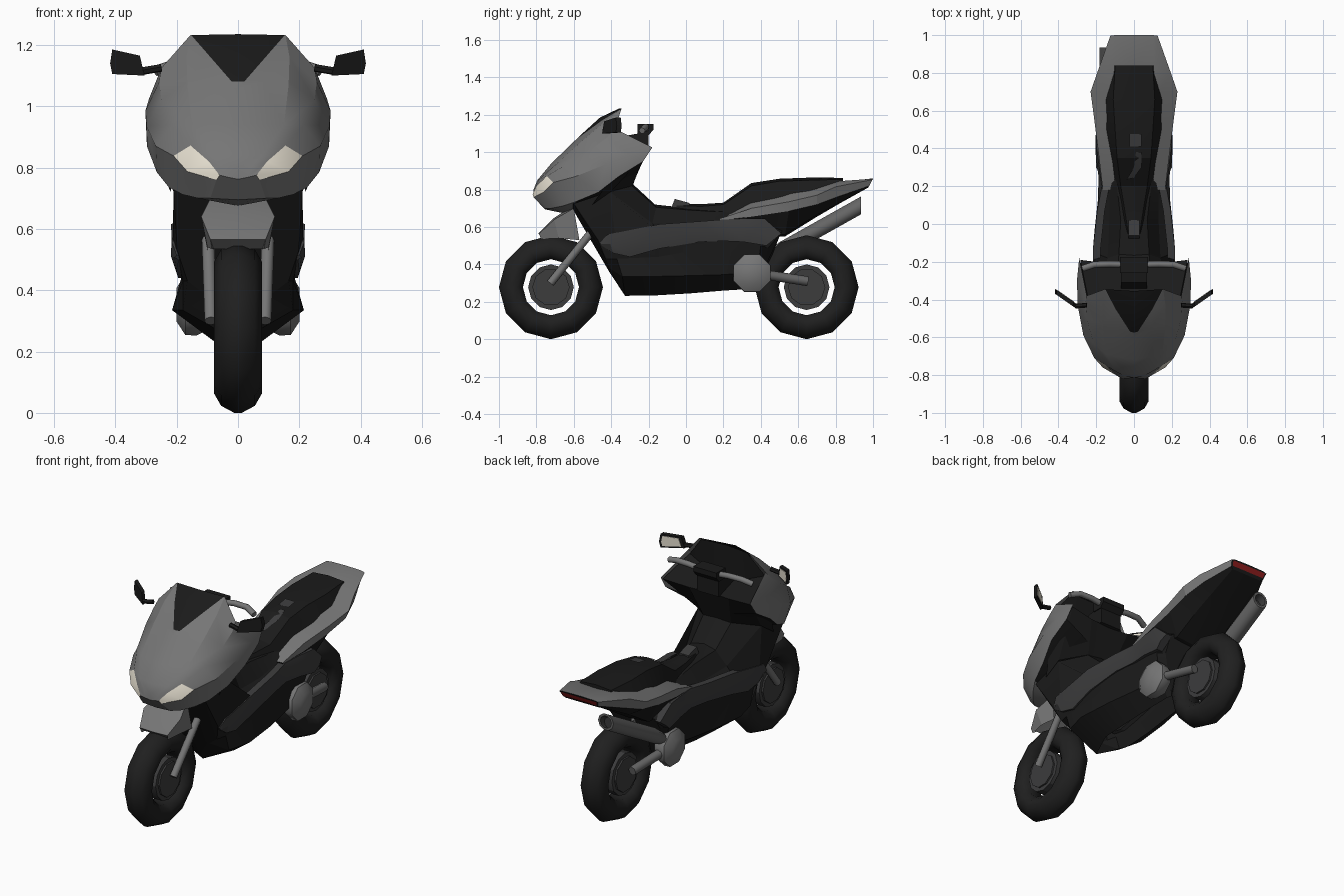
import bpy, bmesh, math
from mathutils import Vector

def mat(name, rgb):
    m = bpy.data.materials.new(name)
    m.diffuse_color = (*rgb, 1)
    return m

SILVER = mat("silver paint", (0.18, 0.18, 0.18))
DARK = mat("dark grey panel", (0.045, 0.045, 0.046))
BLACK = mat("black plastic", (0.0105, 0.0105, 0.0105))
TYRE = mat("tyre rubber", (0.014, 0.014, 0.014))
METAL = mat("grey metal", (0.13, 0.13, 0.13))
LAMP = mat("lamp cream", (0.80, 0.75, 0.64))
RED = mat("tail light red", (0.27, 0.012, 0.012))

def finish(bm, name, mats, mirror=False, smooth=30):
    if mirror:
        d = bmesh.ops.duplicate(bm, geom=bm.verts[:] + bm.edges[:] + bm.faces[:])["geom"]
        for v in d:
            if isinstance(v, bmesh.types.BMVert):
                v.co.x *= -1
        bmesh.ops.reverse_faces(bm, faces=[f for f in d if isinstance(f, bmesh.types.BMFace)])
    bmesh.ops.remove_doubles(bm, verts=bm.verts[:], dist=0.0005)
    bmesh.ops.recalc_face_normals(bm, faces=bm.faces[:])
    me = bpy.data.meshes.new(name)
    bm.to_mesh(me)
    bm.free()
    ob = bpy.data.objects.new(name, me)
    bpy.context.collection.objects.link(ob)
    for m in mats:
        me.materials.append(m)
    bpy.ops.object.select_all(action='DESELECT')
    ob.select_set(True)
    bpy.context.view_layer.objects.active = ob
    bpy.ops.object.shade_smooth_by_angle(angle=math.radians(smooth))
    return ob

def grid(rows, rule=lambda i, j: 0, closed=False, caps=(1, 1), cap_mat=0):
    """Skin a list of cross-sections with quads."""
    bm = bmesh.new()
    vs = [[bm.verts.new(p) for p in r] for r in rows]
    n = len(rows[0])
    for i in range(len(rows) - 1):
        for j in range(n if closed else n - 1):
            k = (j + 1) % n
            f = bm.faces.new((vs[i][j], vs[i][k], vs[i + 1][k], vs[i + 1][j]))
            f.material_index = rule(i, j)
    for use, r in zip(caps, (vs[0], vs[-1])):
        if use:
            bm.faces.new(r).material_index = cap_mat
    return bm

def lathe(name, prof, y, z, n, m, mirror=False, ring=False, turn=0.0, smooth=30):
    """Turn (radius, x) pairs about an axis along x."""
    rows = []
    for r, x in prof + (prof[:1] if ring else []):
        rows.append([(x, y + r * math.cos(turn + math.tau * k / n),
                      z + r * math.sin(turn + math.tau * k / n)) for k in range(n)])
    c = 0 if ring else 1
    return finish(grid(rows, closed=True, caps=(c, c)), name, [m], mirror, smooth)

def tube(name, pts, r, m, n=8, mirror=True):
    pts = [Vector(p) for p in pts]
    rows = []
    for i, p in enumerate(pts):
        d = (pts[min(i + 1, len(pts) - 1)] - pts[max(i - 1, 0)]).normalized()
        a = d.orthogonal().normalized() if abs(d.x) > 0.9 else d.cross(Vector((1, 0, 0))).normalized()
        b = d.cross(a)
        rows.append([p + r * (a * math.cos(math.tau * k / n) + b * math.sin(math.tau * k / n)) for k in range(n)])
    return finish(grid(rows, closed=True), name, [m], mirror, 50)

def block(name, width, outline, m):
    """Extrude a side-view (y, z) outline across x."""
    rows = [[(x, y, z) for y, z in outline] for x in (-width, width)]
    return finish(grid(rows, closed=True), name, [m])

# wheels
for tag, y in (("front", -0.722), ("rear", 0.645)):
    z = 0.278
    tyre = [(0.15, 0.045), (0.18, 0.072), (0.215, 0.078), (0.255, 0.055), (0.278, 0.012)]
    tyre += [(r, -x) for r, x in reversed(tyre)]
    lathe(tag + "_tyre", tyre, y, z, 12, TYRE, ring=True, smooth=60)
    lathe(tag + "_hub", [(0.122, -0.055), (0.122, 0.055)], y, z, 12, DARK)
    lathe(tag + "_disc", [(0.1, -0.065), (0.1, 0.065)], y, z, 10, DARK)

# fork, swingarm and drive covers
tube("front_fork", [(0.088, -0.725, 0.30), (0.098, -0.5, 0.58)], 0.021, SILVER)
tube("swingarm", [(0.15, 0.36, 0.355), (0.105, 0.65, 0.31)], 0.026, METAL)
lathe("drive_cover", [(0.09, 0.1), (0.109, 0.135), (0.107, 0.172), (0.06, 0.2)],
      0.353, 0.353, 8, SILVER, mirror=True, turn=math.pi / 8, smooth=50)

# front mudguard
finish(grid([
    [(0, -0.75, 0.535), (0.08, -0.75, 0.535), (0.08, -0.74, 0.533)],
    [(0, -0.79, 0.565), (0.09, -0.785, 0.565), (0.085, -0.775, 0.535)],
    [(0, -0.71, 0.645), (0.12, -0.705, 0.64), (0.10, -0.68, 0.54)],
    [(0, -0.60, 0.72), (0.09, -0.60, 0.70), (0.10, -0.57, 0.53)]], caps=(0, 0)),
    "front_mudguard", [SILVER], True, 20)

# main body: leg shield with central tunnel, floor and belly
finish(grid([
    [(0, -.62, .72), (.08, -.62, .72), (.21, -.60, .725), (.198, -.47, .53), (.165, -.43, .43), (.10, -.41, .38), (0, -.41, .36)],
    [(0, -.285, .83), (.09, -.29, .82), (.205, -.41, .79), (.213, -.38, .56), (.18, -.37, .43), (.18, -.34, .335), (0, -.326, .232)],
    [(0, -.166, .72), (.08, -.16, .705), (.14, -.18, .62), (.212, -.15, .575), (.185, -.15, .44), (.215, -.20, .335), (.08, -.15, .235)],
    [(0, .02, .70), (.07, .02, .69), (.13, .02, .61), (.195, .03, .58), (.18, .02, .47), (.195, .02, .34), (.08, .02, .245)],
    [(0, .18, .70), (.09, .20, .68), (.13, .20, .64), (.155, .20, .62), (.162, .20, .50), (.165, .20, .345), (.07, .20, .26)],
    [(0, .40, .68), (.08, .40, .67), (.12, .40, .66), (.17, .40, .62), (.17, .40, .50), (.13, .38, .36), (.06, .36, .27)],
    [(0, .52, .60), (.05, .52, .60), (.10, .52, .60), (.16, .51, .57), (.14, .44, .49), (.09, .41, .36), (.05, .39, .27)]]),
    "body", [BLACK], True, 20)

# wavy side panels
upper = [(.20, -.46, .515), (.217, -.42, .56), (.218, -.14, .615), (.195, .07, .63),
         (.17, .20, .64), (.185, .31, .645), (.20, .42, .645), (.19, .51, .565)]
lower = [(.195, -.45, .50), (.20, -.39, .46), (.195, -.30, .44), (.203, -.14, .485),
         (.19, .07, .52), (.172, .20, .525), (.185, .31, .52), (.195, .43, .50)]
finish(grid([[(x - .04, y, z), (x, y, z),
              ((x + u) / 2 + .01, (y + v) / 2, (z + w) / 2), (u, v, w), (u - .04, v, w)]
             for (x, y, z), (u, v, w) in zip(upper, lower)]), "side_panel", [DARK], True, 20)

# tail fairing: silver above, black underneath
finish(grid([
    [(0, .18, .60), (.10, .18, .64), (.165, .18, .645), (.165, .18, .635), (.12, .20, .60), (0, .20, .58)],
    [(0, .35, .69), (.115, .35, .73), (.185, .35, .70), (.185, .35, .655), (.13, .37, .57), (0, .37, .55)],
    [(0, .55, .74), (.135, .55, .78), (.21, .55, .735), (.20, .55, .685), (.13, .53, .56), (0, .53, .55)],
    [(0, .70, .78), (.135, .70, .805), (.23, .70, .77), (.21, .70, .72), (.12, .70, .665), (0, .70, .655)],
    [(0, .82, .84), (.11, .82, .845), (.195, .80, .815), (.18, .82, .765), (.11, .82, .73), (0, .82, .725)],
    [(0, 1, .86), (.10, 1, .858), (.125, .997, .853), (.115, .98, .82), (.10, .973, .81), (0, .973, .81)]],
    lambda i, j: int(j > 2), cap_mat=1), "tail_fairing", [SILVER, BLACK], True, 20)
finish(grid([[(0, .998, .850), (.115, .998, .850)], [(0, .985, .823), (.108, .985, .823)]], caps=(0, 0)),
       "tail_light", [RED], True)

# seat: (y, crown z, edge half-width, edge z, skirt half-width, skirt z)
seat = [(-.05, .725, .03, .715, .04, .68), (.08, .722, .05, .71, .075, .66), (.20, .73, .07, .72, .10, .64),
        (.35, .835, .09, .82, .12, .72), (.50, .858, .10, .845, .145, .76),
        (.66, .864, .11, .85, .15, .79), (.84, .863, .10, .855, .105, .83)]
finish(grid([[(0, y, c), (a, y, b), (d, y, e), (0, y, e)] for y, c, a, b, d, e in seat]),
       "seat", [BLACK], True, 20)
block("filler_cap", .03, [(-.08, .70), (-.06, .75), (.02, .728), (.02, .70)], DARK)
# two thin grey patches on the seat
finish(grid([[(-.025, .41, .849), (.04, .41, .849)], [(-.025, .476, .859), (.04, .476, .859)]], caps=(0, 0)),
       "seat_patch_rear", [DARK])
finish(grid([[(-.04, .235, .761), (.0, .245, .768)], [(0, .30, .806), (.04, .30, .806)],
             [(.01, .38, .845), (.04, .38, .845)]], caps=(0, 0)), "seat_patch_front", [DARK])

# front fairing: rails run nose to rear, from centreline round to the underside
rails = [
    [(0, -.815, .762), (0, -.815, .80), (0, -.795, .85), (0, -.72, .94), (0, -.565, 1.09), (0, -.46, 1.185), (0, -.355, 1.235)],
    [(.03, -.817, .768), (.05, -.805, .81), (.09, -.785, .855), (.15, -.69, .94), (.165, -.545, 1.07), (.168, -.44, 1.16), (.155, -.345, 1.232)],
    [(.06, -.82, .775), (.095, -.80, .82), (.155, -.745, .872), (.215, -.63, .94), (.25, -.50, 1.02), (.257, -.42, 1.08), (.25, -.38, 1.125)],
    [(.07, -.815, .76), (.165, -.76, .787), (.21, -.71, .838), (.268, -.59, .87), (.298, -.43, .935), (.302, -.30, .985), (.29, -.18, 1.025)],
    [(.09, -.755, .70), (.13, -.72, .70), (.18, -.66, .712), (.225, -.59, .735), (.265, -.47, .785), (.297, -.36, .87), (.295, -.23, .95)],
    [(0, -.755, .695), (0, -.71, .685), (0, -.66, .675), (0, -.58, .68), (0, -.47, .74), (0, -.36, .80), (0, -.285, .85)]]
bm = grid(list(zip(*rails)), lambda i, j: 2 if (i < 2 and j == 2) else int(j == 4 and i > 2), caps=(1, 0))
# cut the dark windscreen wedge into the hood
tip, half, rise = 1.08, 0.02, 0.155
for co, no in (((0, 0, tip), (0, 0, 1)), ((half, 0, tip), (rise, 0, half - rise))):
    fs = [f for f in bm.faces if f.calc_center_median().z > 1.0 and f.calc_center_median().x < 0.17]
    es = {e for f in fs for e in f.edges}
    vs = {v for f in fs for v in f.verts}
    bmesh.ops.bisect_plane(bm, geom=list(vs) + list(es) + fs, plane_co=co, plane_no=no, dist=0.0002)
for f in bm.faces:
    c = f.calc_center_median()
    if c.z > tip and c.x < half + (c.z - tip) * (rise - half) / rise:
        f.material_index = 1
finish(bm, "front_fairing", [SILVER, BLACK, LAMP], True, 26)

# dashboard, inner shield and its side cheeks behind the fairing
finish(grid([
    [(0, -.365, 1.225), (.10, -.36, 1.222), (.15, -.355, 1.22), (.15, -.355, 1.22)],
    [(0, -.37, 1.05), (.12, -.37, 1.05), (.245, -.385, 1.10), (.245, -.385, 1.10)],
    [(0, -.22, 1.0), (.13, -.21, 1.0), (.284, -.19, 1.015), (.275, -.40, .86)],
    [(0, -.285, .82), (.09, -.288, .82), (.21, -.40, .79), (.22, -.50, .72)]], caps=(0, 0)),
    "dashboard", [BLACK], True, 20)

# handlebar
block("handlebar_post", .07, [(-.35, 1.03), (-.31, 1.09), (-.20, 1.11), (-.20, 1.0), (-.30, .99)], BLACK)
block("handlebar_clamp", .075, [(-.26, 1.09), (-.26, 1.15), (-.175, 1.15), (-.175, 1.12), (-.20, 1.09)], BLACK)
tube("handlebar", [(.05, -.215, 1.125), (.13, -.212, 1.135), (.21, -.215, 1.135), (.27, -.235, 1.115)], 0.017, SILVER)

# mirrors
def mirror_plate(name, pts, y0, y1, m):
    rows = [[(x, -.44 + (x - .3) * .7 + dy, z) for x, z in pts] for dy in (y0, y1)]
    finish(grid(rows, closed=True), name, [m], True)

shape = [(.305, 1.10), (.32, 1.165), (.41, 1.185), (.417, 1.14), (.41, 1.105)]
mirror_plate("mirror_housing", shape, -.012, .014, BLACK)
cx, cz = .368, 1.14
mirror_plate("mirror_glass", [(cx + (x - cx) * .78, cz + (z - cz) * .75) for x, z in shape], .012, .017, LAMP)
tube("mirror_stalk", [(.31, -.435, 1.115), (.25, -.43, 1.125)], 0.013, BLACK, 6)

# exhaust on the left, cut off upright at the end
rows = []
for y, r in ((.42, .035), (.50, .05), (.935, .05), (.935, .036), (.90, .034)):
    rows.append([(-.133 + r * math.cos(math.tau * k / 10), y,
                  .715 + (y - .935) * .56 + r * math.sin(math.tau * k / 10)) for k in range(10)])
finish(grid(rows, lambda i, j: int(i > 2), closed=True, cap_mat=1), "exhaust", [METAL, DARK], smooth=50)
